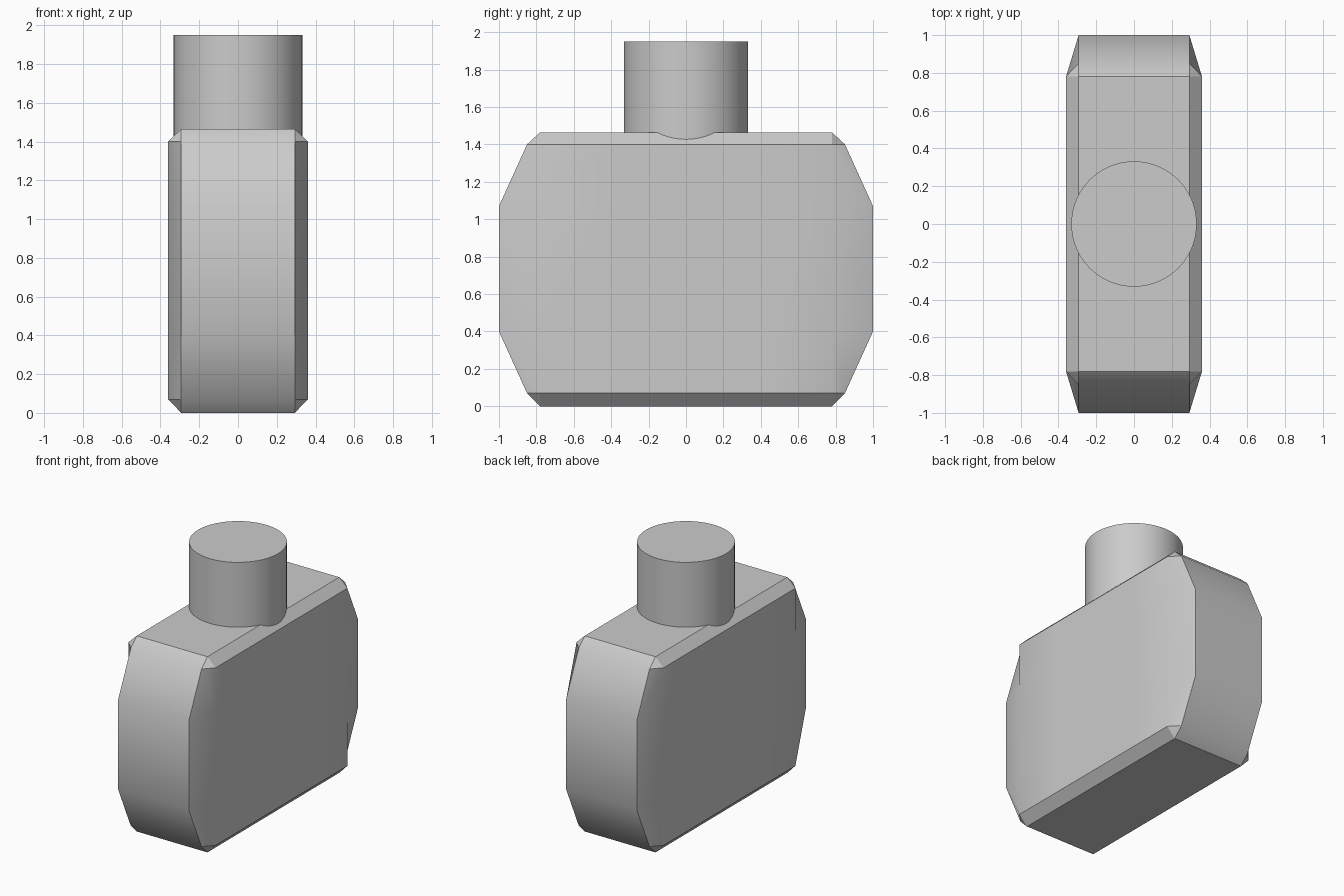
import bpy, bmesh

if "Cube" in bpy.data.objects:
    bpy.data.objects.remove(bpy.data.objects["Cube"])

FACE_X, RIM_X = 0.36, 0.293        # broad face plane, rim plane
TOP, FACE_Y = 1.465, 0.78
Z_LOW, Z_HIGH = 0.07, 1.40


def finish(bm, name):
    bmesh.ops.remove_doubles(bm, verts=bm.verts, dist=1e-4)
    bmesh.ops.recalc_face_normals(bm, faces=bm.faces)
    mesh = bpy.data.meshes.new(name)
    bm.to_mesh(mesh)
    bm.free()
    obj = bpy.data.objects.new(name, mesh)
    bpy.context.collection.objects.link(obj)
    bpy.ops.object.select_all(action='DESELECT')
    bpy.context.view_layer.objects.active = obj
    obj.select_set(True)
    bpy.ops.object.shade_smooth_by_angle(angle=0.52)
    return obj


def add_face(bm, points):
    # Drop coincident corners so clamped quads become triangles
    unique = list(dict.fromkeys(points))
    if len(unique) > 2:
        bm.faces.new([bm.verts.new(p) for p in unique])


def clamp(v, lo, hi):
    return max(lo, min(hi, v))


# Bottle body: faceted outline, pulled out to a flat rectangle on each broad side
half = [(0.4, 0), (FACE_Y, 0), (0.85, Z_LOW), (1, 0.4),
        (1, 1.07), (0.85, Z_HIGH), (FACE_Y, TOP), (0.4, TOP)]
outline = half + [(-y, z) for y, z in reversed(half)]
bm = bmesh.new()
for i, a in enumerate(outline):
    b = outline[(i + 1) % len(outline)]
    # Band across the thickness
    add_face(bm, [(-RIM_X, *a), (RIM_X, *a), (RIM_X, *b), (-RIM_X, *b)])
    # Slanted border from rim to broad face
    ca, cb = [(clamp(y, -FACE_Y, FACE_Y), clamp(z, Z_LOW, Z_HIGH)) for y, z in (a, b)]
    for s in (-1, 1):
        add_face(bm, [(s * RIM_X, *a), (s * RIM_X, *b), (s * FACE_X, *cb), (s * FACE_X, *ca)])

# Top and bottom need no extra cap; fill the broad faces as a grid
ys, zs = [-FACE_Y, -0.4, 0.4, FACE_Y], [Z_LOW, 0.4, 1.07, Z_HIGH]
for s in (-1, 1):
    for y0, y1 in zip(ys, ys[1:]):
        for z0, z1 in zip(zs, zs[1:]):
            add_face(bm, [(s * FACE_X, y, z) for y, z in ((y0, z0), (y1, z0), (y1, z1), (y0, z1))])
finish(bm, "bottle_body")

# Round cap
bm = bmesh.new()
bmesh.ops.create_cone(bm, cap_ends=True, segments=64, radius1=0.332, radius2=0.332, depth=0.55)
bmesh.ops.translate(bm, verts=bm.verts, vec=(0, 0, 1.95 - 0.275))
finish(bm, "bottle_cap")
